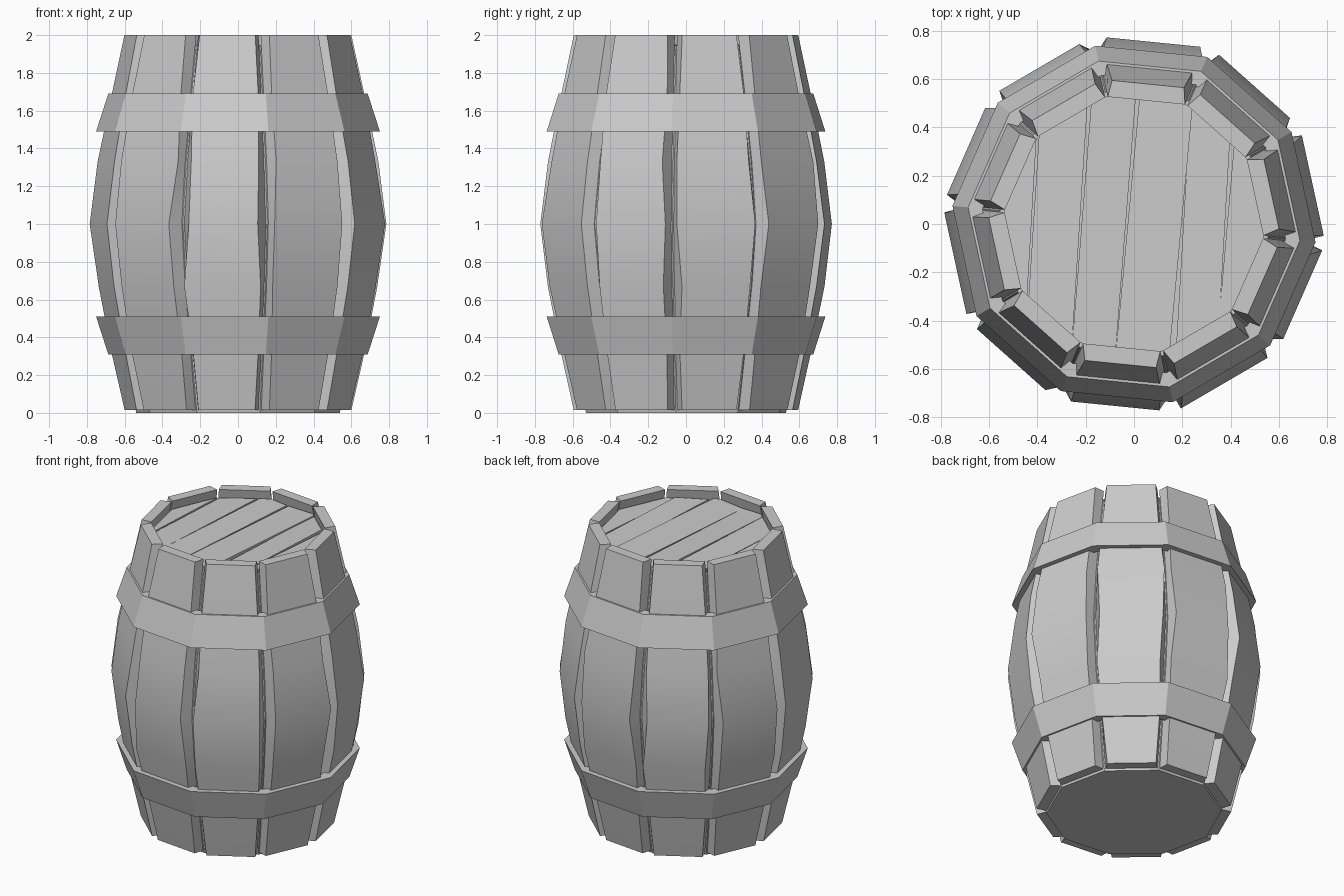
import bpy, bmesh, math, random
from mathutils import Vector, Matrix

if "Cube" in bpy.data.objects:
    bpy.data.objects.remove(bpy.data.objects["Cube"])

random.seed(4)
N = 10
STEP = 2 * math.pi / N
CORNER = math.radians(-5.7)          # angle of a gap between two staves
T18 = math.tan(STEP / 2)
C18 = math.cos(STEP / 2)

wood = bpy.data.materials.new("grey_wood")
wood.diffuse_color = (0.6, 0.6, 0.6, 1)
wood.use_nodes = True
wood.node_tree.nodes["Principled BSDF"].inputs["Base Color"].default_value = wood.diffuse_color


def finish(bm, name, smooth=False):
    bmesh.ops.recalc_face_normals(bm, faces=bm.faces)
    me = bpy.data.meshes.new(name)
    bm.to_mesh(me)
    bm.free()
    me.materials.append(wood)
    ob = bpy.data.objects.new(name, me)
    bpy.context.collection.objects.link(ob)
    if smooth:
        bpy.context.view_layer.objects.active = ob
        ob.select_set(True)
        bpy.ops.object.shade_smooth_by_angle(angle=math.radians(25))
        ob.select_set(False)
    return ob


def decagon(bm, r, z):
    return [bm.verts.new((r * math.cos(CORNER + i * STEP),
                          r * math.sin(CORNER + i * STEP), z)) for i in range(N)]


def bridge(bm, a, b):
    n = len(a)
    for i in range(n):
        j = (i + 1) % n
        bm.faces.new((a[i], a[j], b[j], b[i]))


# (height, distance of stave face from axis, half width of stave face)
PROFILE = [(0.015, 0.582, 0.150), (0.33, 0.650, 0.176), (0.67, 0.716, 0.195),
           (1.0, 0.757, 0.198), (1.33, 0.716, 0.195), (1.67, 0.650, 0.176),
           (2.0, 0.582, 0.150)]
THICK = 0.067

# inner shell that closes the gaps and the bottom
bm = bmesh.new()
rings = [decagon(bm, (a - THICK) / C18, z)
         for z, a, _ in [(0.0, 0.582, 0)] + PROFILE[1:-1] + [(1.92, 0.598, 0)]]
for a, b in zip(rings, rings[1:]):
    bridge(bm, a, b)
bm.faces.new(rings[0])
bm.faces.new(rings[-1])
finish(bm, "inner_shell")

# ten bulging staves with slightly uneven edges
for k in range(N):
    bm = bmesh.new()
    sections = []
    for i, (z, a, h) in enumerate(PROFILE):
        wob = 0.02 if 2 <= i <= 4 else 0.004
        left = h + random.uniform(-wob, wob)
        right = h + random.uniform(-wob, wob)
        inner = a - THICK - 0.002
        hi = inner * T18 - 0.006
        sections.append([bm.verts.new(p) for p in (
            (a, -left, z), (a, right, z), (inner, hi, z), (inner, -hi, z))])
    for a, b in zip(sections, sections[1:]):
        bridge(bm, a, b)
    bm.faces.new(sections[0])
    bm.faces.new(sections[-1])
    bm.transform(Matrix.Rotation(CORNER + (k + 0.5) * STEP, 4, 'Z'))
    finish(bm, f"stave_{k + 1}", smooth=True)

# two flared hoops
for name, (z0, r0), (z1, r1) in (("lower_hoop", (0.31, 0.69), (0.51, 0.755)),
                                 ("upper_hoop", (1.69, 0.69), (1.49, 0.755))):
    bm = bmesh.new()
    loops = [decagon(bm, r0, z0), decagon(bm, r1, z1),
             decagon(bm, r1 - 0.075, z1), decagon(bm, r0 - 0.06, z0)]
    for i in range(4):
        bridge(bm, loops[i], loops[(i + 1) % 4])
    finish(bm, name)

# lid boards, cut from the decagon and tipped a little
ACROSS = Vector((math.cos(math.radians(-4.5)), math.sin(math.radians(-4.5)), 0))
edges = [-0.6, -0.42, -0.22, -0.03, 0.2, 0.38, 0.6]
for k, (lo, hi) in enumerate(zip(edges, edges[1:])):
    bm = bmesh.new()
    top, low = decagon(bm, 0.54, 1.945), decagon(bm, 0.54, 1.90)
    bridge(bm, top, low)
    bm.faces.new(top)
    bm.faces.new(low)
    skew = random.uniform(-0.025, 0.025)
    for off, sign in ((lo + 0.004, -1), (hi - 0.004, 1)):
        n = (ACROSS + Vector((0, skew, 0))) * sign
        cut = bmesh.ops.bisect_plane(bm, geom=bm.verts[:] + bm.edges[:] + bm.faces[:],
                                     plane_co=ACROSS * off, plane_no=n, clear_outer=True)
        bmesh.ops.holes_fill(bm, edges=[e for e in bm.edges if e.is_boundary])
    tilt = random.uniform(-0.05, 0.05)
    mid = (lo + hi) / 2
    for v in bm.verts:
        v.co.z += tilt * (v.co.dot(ACROSS) - mid)
    finish(bm, f"lid_board_{k + 1}")
